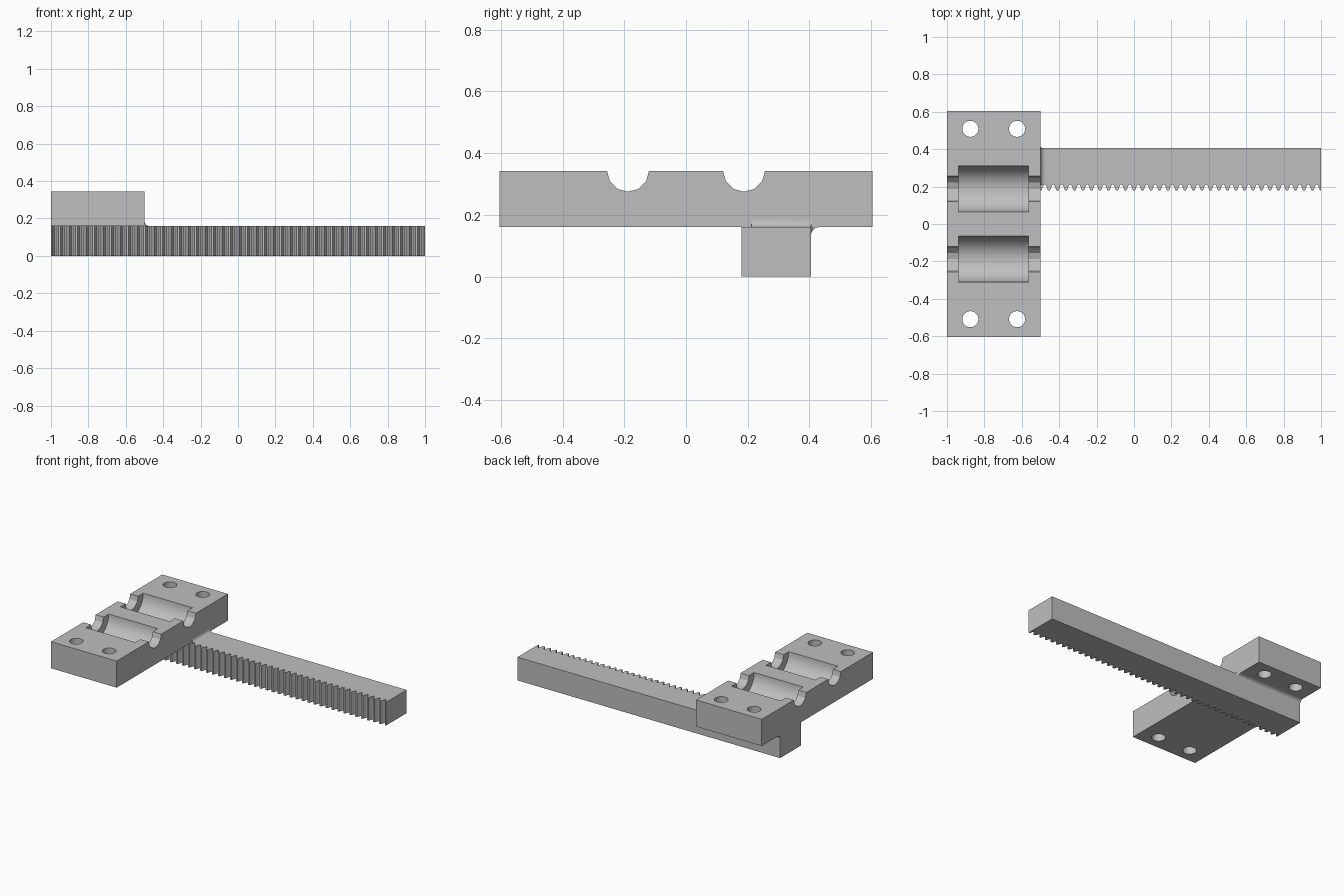
import bpy
import bmesh
from math import pi, sin, cos, radians
from mathutils import Matrix, Vector

if "Cube" in bpy.data.objects:
    bpy.data.objects.remove(bpy.data.objects["Cube"])

grey = bpy.data.materials.new("plain grey")
grey.use_nodes = True
colour = (0.52, 0.52, 0.52, 1)
grey.diffuse_color = colour
grey.node_tree.nodes["Principled BSDF"].inputs["Base Color"].default_value = colour


def finish(bm, name):
    bmesh.ops.recalc_face_normals(bm, faces=bm.faces)
    mesh = bpy.data.meshes.new(name)
    bm.to_mesh(mesh)
    bm.free()
    mesh.materials.append(grey)
    obj = bpy.data.objects.new(name, mesh)
    bpy.context.scene.collection.objects.link(obj)
    return obj


def activate(obj):
    bpy.ops.object.select_all(action="DESELECT")
    obj.select_set(True)
    bpy.context.view_layer.objects.active = obj


def cut_cylinder(target, radius, length, centre, sides, along_x=False):
    bm = bmesh.new()
    bmesh.ops.create_cone(bm, cap_ends=True, segments=sides, radius1=radius,
                          radius2=radius, depth=length)
    turn = Matrix.Rotation(pi / 2, 4, "Y") if along_x else Matrix()
    bm.transform(Matrix.Translation(centre) @ turn)
    cutter = finish(bm, "cutter")
    mod = target.modifiers.new("cut", "BOOLEAN")
    mod.operation = "DIFFERENCE"
    mod.solver = "EXACT"
    mod.object = cutter
    activate(target)
    bpy.ops.object.modifier_apply(modifier=mod.name)
    bpy.data.objects.remove(cutter)


# Overall sizes
edge, back, deck, top = -0.5, 0.405, 0.16, 0.343
root, tip = 0.212, 0.18

# Bearing block with two stepped cradles and four bolt holes
bm = bmesh.new()
bmesh.ops.create_cube(bm, size=1)
bm.transform(Matrix.Translation((-0.75, 0, (deck + top) / 2))
             @ Matrix.Diagonal((0.5, 1.21, top - deck, 1)))
block = finish(bm, "bearing_block")
for side in (-1, 1):
    y = side * 0.188
    cut_cylinder(block, 0.123, 0.375, (-0.752, y, top), 48, True)
    cut_cylinder(block, 0.068, 0.7, (-0.75, y, top), 12, True)
    for x in (-0.875, -0.625):
        cut_cylinder(block, 0.043, 0.5, (x, side * 0.509, 0.25), 32)

# Toothed rack: outline extruded upward
teeth = 44
pitch = 2 / teeth
outline = [(1, back), (-1, back), (-1, tip)]
for i in range(teeth):
    x = -1 + i * pitch
    for step, y in ((0.13, tip), (0.22, tip + 0.012), (0.36, root - 0.004), (0.42, root),
                    (0.58, root), (0.64, root - 0.004), (0.78, tip + 0.012), (0.87, tip)):
        outline.append((x + step * pitch, y))
outline.append((1, tip))
bm = bmesh.new()
face = bm.faces.new([bm.verts.new((x, y, 0)) for x, y in outline])
up = bmesh.ops.extrude_face_region(bm, geom=[face])["geom"]
bmesh.ops.translate(bm, vec=(0, 0, deck),
                    verts=[v for v in up if isinstance(v, bmesh.types.BMVert)])
rack = finish(bm, "toothed_rack")

# Fillet along the block's side, wrapping round the corner to run underneath it
r, n = 0.026, 8


def section(corner, first, second):
    corner, first, second = Vector(corner), Vector(first), Vector(second)
    points = [corner]
    for i in range(n + 1):
        a = pi / 2 * i / n
        points.append(corner + r * (first * (1 - sin(a)) + second * (1 - cos(a))))
    return points


bm = bmesh.new()
rings = []
for y in (root, back):
    rings.append(section((edge, y, deck), (0, 0, 1), (1, 0, 0)))
for x in (edge, -1):
    rings.append(section((x, back, deck), (0, 1, 0), (0, 0, -1)))
rings = [[bm.verts.new(p) for p in ring] for ring in rings]
for a, b in zip(rings, rings[1:]):
    for i in range(n + 2):
        j = (i + 1) % (n + 2)
        bm.faces.new((a[i], a[j], b[j], b[i]))
bm.faces.new(rings[0])
bm.faces.new(rings[-1])
bmesh.ops.remove_doubles(bm, verts=bm.verts, dist=0.00001)
fillet = finish(bm, "joint_fillet")

for obj in (block, rack, fillet):
    activate(obj)
    bpy.ops.object.shade_smooth_by_angle(angle=radians(25))
